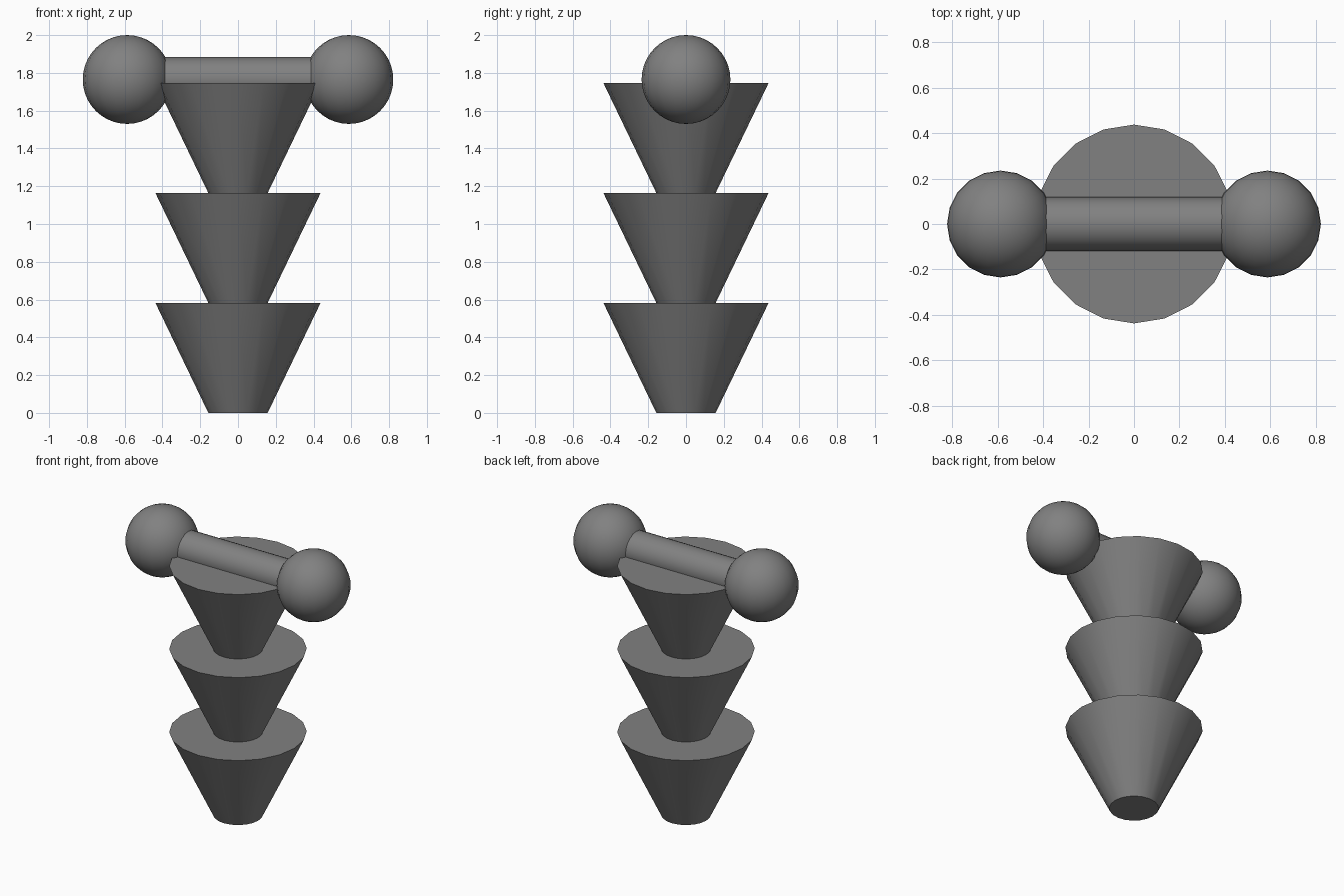
import bpy
import math

if "Cube" in bpy.data.objects:
    bpy.data.objects.remove(bpy.data.objects["Cube"])

SIDES = 20
TIER_H = 0.582
BAR_Z = 1.765
BALL_X = 0.587
BALL_R = 0.235

# Dark grey finish shared by all parts
dark = bpy.data.materials.new("dark_grey")
dark.diffuse_color = (0.22, 0.22, 0.22, 1)
dark.use_nodes = True
dark.node_tree.nodes["Principled BSDF"].inputs["Base Color"].default_value = dark.diffuse_color


def finish(name):
    ob = bpy.context.object
    ob.name = name
    ob.data.materials.append(dark)
    bpy.ops.object.shade_smooth_by_angle(angle=math.radians(35))
    return ob


# Stacked flaring tiers of the column
for i in range(3):
    bpy.ops.mesh.primitive_cone_add(vertices=SIDES, radius1=0.157, radius2=0.437,
                                    depth=TIER_H, location=(0, 0, TIER_H * (i + 0.5)))
    finish(f"column_tier_{i + 1}")

# Horizontal crossbar, running into both balls
bpy.ops.mesh.primitive_cylinder_add(vertices=SIDES, radius=0.118, depth=2 * BALL_X,
                                    location=(0, 0, BAR_Z), rotation=(0, math.pi / 2, 0))
finish("crossbar")

# End balls
for side, name in ((-1, "left_ball"), (1, "right_ball")):
    bpy.ops.mesh.primitive_uv_sphere_add(segments=SIDES, ring_count=20, radius=BALL_R,
                                         location=(side * BALL_X, 0, BAR_Z))
    finish(name)
